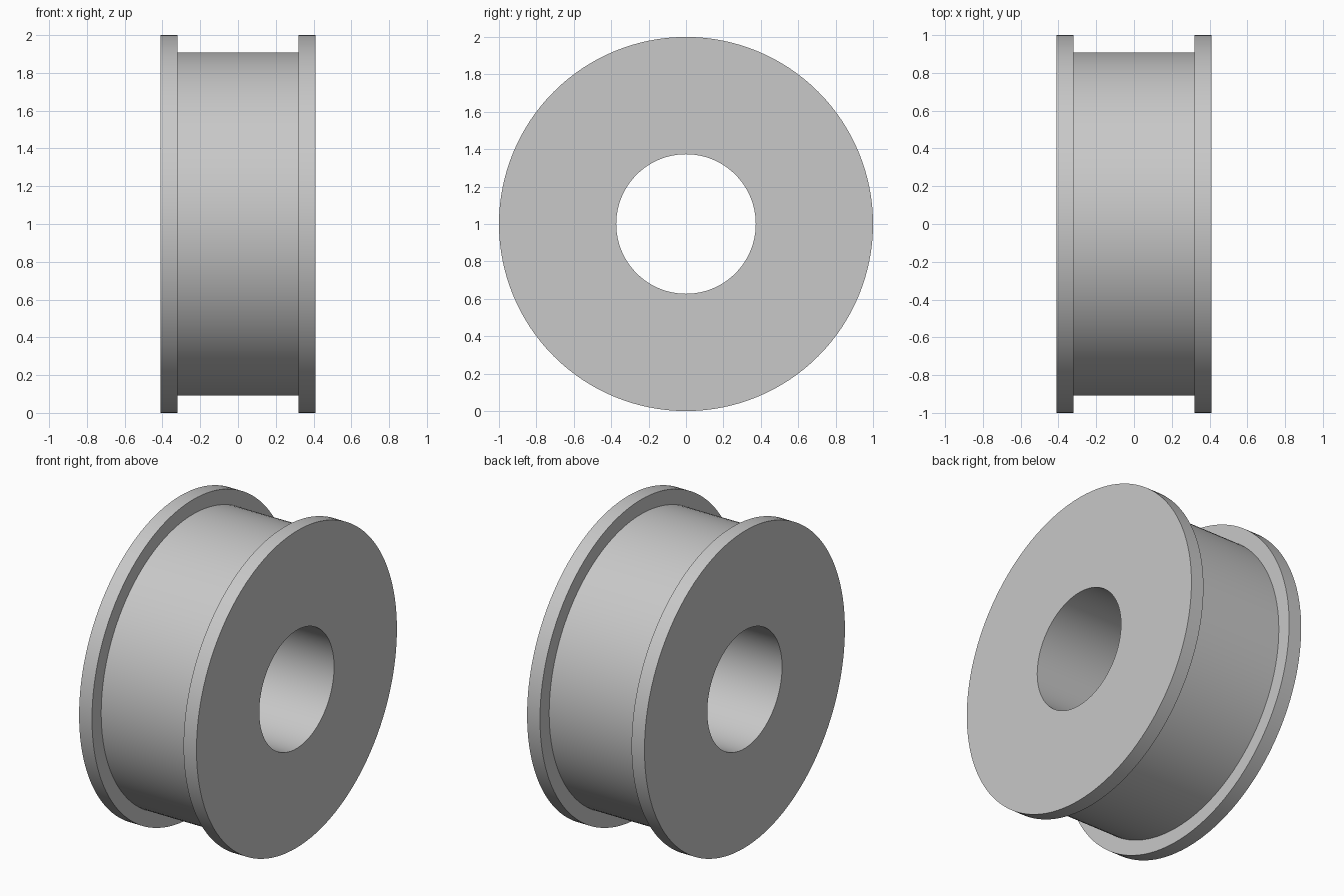
import bpy
import bmesh
import math
from mathutils import Matrix, Vector

SEGMENTS = 128
BORE, GROOVE, RIM = 0.373, 0.908, 1.0
HALF_GROOVE, HALF_WIDTH = 0.32, 0.41

cube = bpy.data.objects.get("Cube")
if cube:
    bpy.data.objects.remove(cube, do_unlink=True)

# Plain grey material
grey = bpy.data.materials.new("plain_grey")
grey.use_nodes = True
colour = (0.58, 0.58, 0.58, 1.0)
grey.diffuse_color = colour
grey.node_tree.nodes["Principled BSDF"].inputs["Base Color"].default_value = colour

# Closed half section (x along the axle, radius): bore, flanges and groove
right_half = [(HALF_WIDTH, BORE), (HALF_WIDTH, RIM),
              (HALF_GROOVE, RIM), (HALF_GROOVE, GROOVE)]
profile = right_half + [(-x, r) for x, r in reversed(right_half)]

# Turn the section around the x axis
bm = bmesh.new()
rings = []
for i in range(SEGMENTS):
    turn = Matrix.Rotation(math.tau * i / SEGMENTS, 3, "X")
    rings.append([bm.verts.new(turn @ Vector((x, 0, r))) for x, r in profile])
for i, ring in enumerate(rings):
    following = rings[(i + 1) % SEGMENTS]
    for j in range(len(profile)):
        k = (j + 1) % len(profile)
        bm.faces.new((ring[j], ring[k], following[k], following[j]))
bmesh.ops.recalc_face_normals(bm, faces=bm.faces)

mesh = bpy.data.meshes.new("flanged_roller")
bm.to_mesh(mesh)
bm.free()
mesh.materials.append(grey)

# Place the roller on the floor
roller = bpy.data.objects.new("flanged_roller", mesh)
roller.location.z = RIM
bpy.context.collection.objects.link(roller)

# Smooth round walls with crisp rims
bpy.ops.object.select_all(action="DESELECT")
roller.select_set(True)
bpy.context.view_layer.objects.active = roller
bpy.ops.object.shade_smooth_by_angle(angle=math.radians(30))
